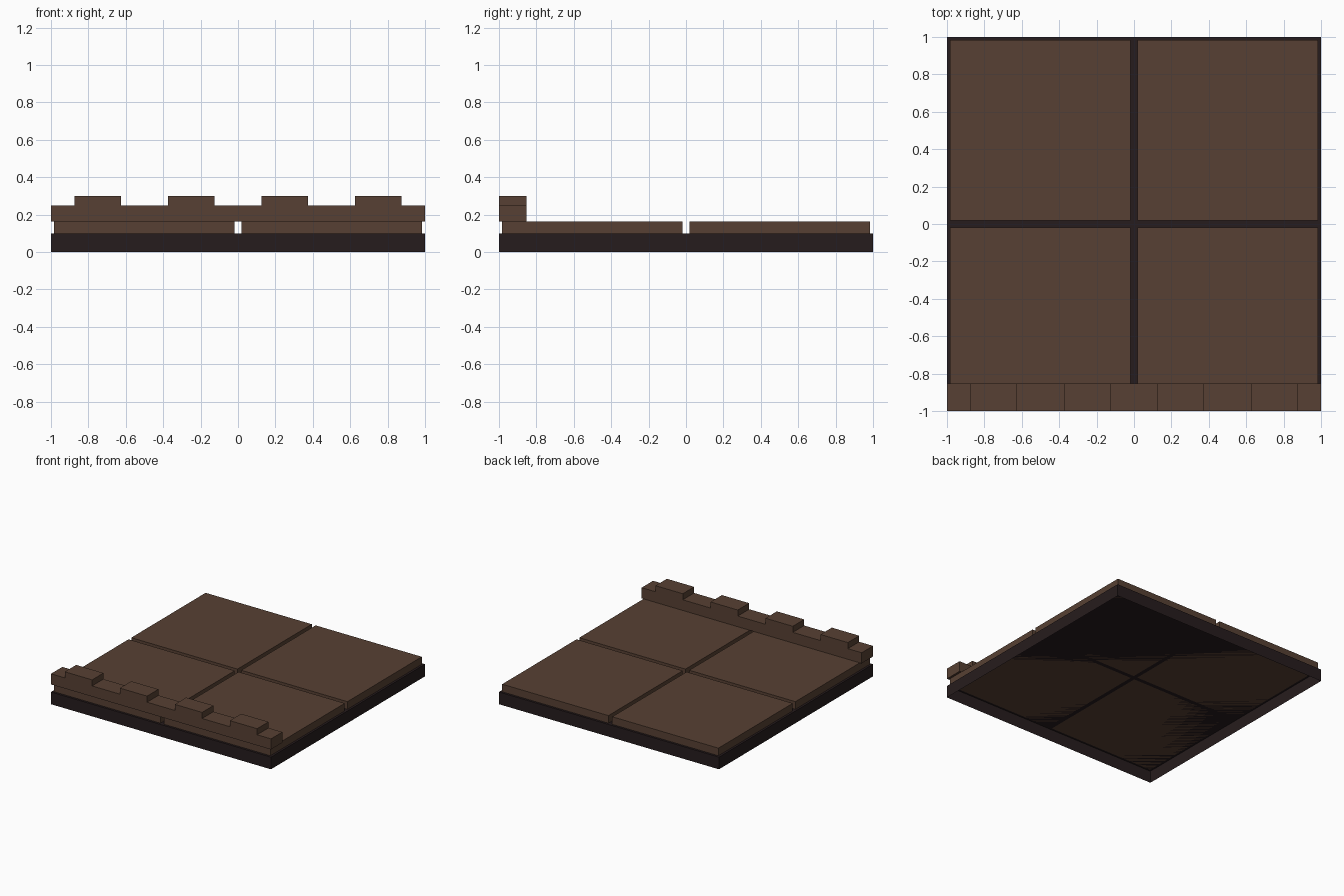
import bpy, bmesh

if "Cube" in bpy.data.objects:
    bpy.data.objects.remove(bpy.data.objects["Cube"])


def material(name, rgb):
    m = bpy.data.materials.new(name)
    m.diffuse_color = (*rgb, 1)
    m.use_nodes = True
    m.node_tree.nodes["Principled BSDF"].inputs["Base Color"].default_value = m.diffuse_color
    return m


brown = material("brown_stone", (0.096, 0.0515, 0.033))
dark = material("dark_mortar", (0.0195, 0.0115, 0.0123))


def box(name, lo, hi, mat, open_bottom=False):
    """Axis-aligned box between two corners, optionally without its underside."""
    bm = bmesh.new()
    bmesh.ops.create_cube(bm, size=1)
    for v in bm.verts:
        v.co = [hi[i] if v.co[i] > 0 else lo[i] for i in range(3)]
    bm.normal_update()
    if open_bottom:
        under = [f for f in bm.faces if f.normal.z < -0.5]
        bmesh.ops.delete(bm, geom=under, context='FACES_ONLY')
    mesh = bpy.data.meshes.new(name)
    bm.to_mesh(mesh)
    bm.free()
    mesh.materials.append(mat)
    obj = bpy.data.objects.new(name, mesh)
    bpy.context.collection.objects.link(obj)
    return obj


# Hollow base slab, open underneath
box("base", (-1, -1, 0), (1, 1, 0.1), dark, open_bottom=True)

# Four floor tiles resting on the slab
for sx, x in (("left", -0.5), ("right", 0.5)):
    for sy, y in (("front", -0.5), ("back", 0.5)):
        box(f"floor_tile_{sy}_{sx}", (x - 0.4825, y - 0.4825, 0.1),
            (x + 0.4825, y + 0.4825, 0.1625), brown)

# Low parapet along the front edge
box("parapet", (-1, -1, 0.1625), (1, -0.8525, 0.25), brown)

# Raised blocks on the parapet
for i in range(4):
    x = -0.75 + 0.5 * i
    box(f"parapet_block_{i + 1}", (x - 0.124, -1, 0.25),
        (x + 0.124, -0.8525, 0.3), brown)
